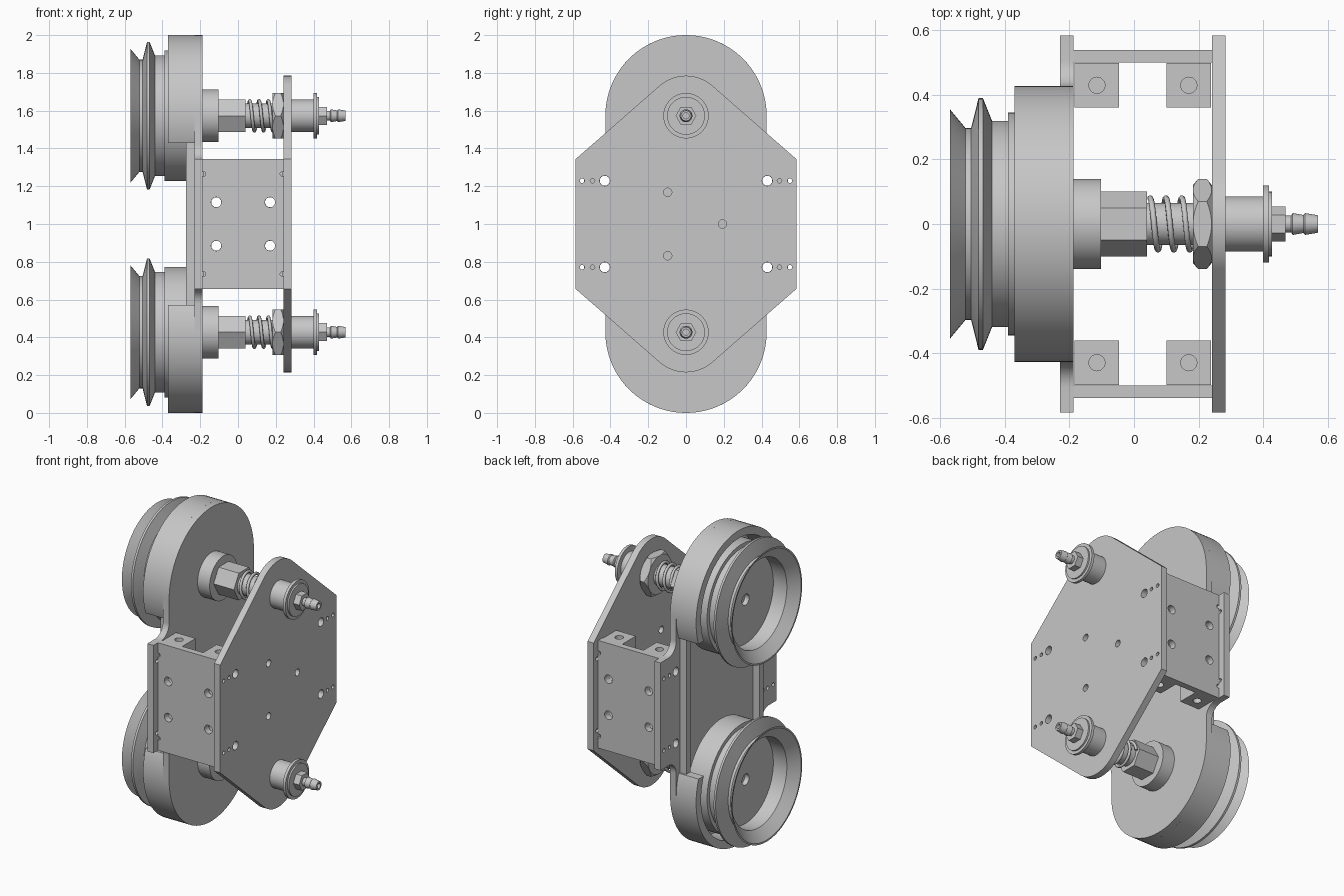
import bpy, bmesh, math
from mathutils import Matrix, Vector

cube = bpy.data.objects.get("Cube")
if cube:
    bpy.data.objects.remove(cube, do_unlink=True)

grey = bpy.data.materials.new("machined grey")
grey.use_nodes = True
GREY = (0.57, 0.57, 0.57, 1)
grey.diffuse_color = GREY
grey.node_tree.nodes["Principled BSDF"].inputs["Base Color"].default_value = GREY

MID = 1.0      # height of the mirror plane
AXLE = 0.573   # axle distance from the mirror plane
CUP_R = 0.427  # outer radius of the pulley cups
SIGNS = (-1, 1)


def make(name, bm):
    bmesh.ops.recalc_face_normals(bm, faces=bm.faces)
    mesh = bpy.data.meshes.new(name)
    bm.to_mesh(mesh)
    bm.free()
    mesh.materials.append(grey)
    ob = bpy.data.objects.new(name, mesh)
    bpy.context.collection.objects.link(ob)
    return ob


def smooth(ob):
    bpy.ops.object.select_all(action="DESELECT")
    ob.select_set(True)
    bpy.context.view_layer.objects.active = ob
    bpy.ops.object.shade_smooth_by_angle(angle=math.radians(25))


def add_box(bm, lo, hi):
    lo, hi = Vector(lo), Vector(hi)
    m = Matrix.Translation((lo + hi) / 2) @ Matrix.Diagonal((*(hi - lo), 1))
    bmesh.ops.create_cube(bm, size=1, matrix=m)


def add_drill(bm, axis, centre, radius, length):
    turn = {"x": Matrix.Rotation(math.pi / 2, 4, "Y"),
            "y": Matrix.Rotation(math.pi / 2, 4, "X"), "z": Matrix()}[axis]
    bmesh.ops.create_cone(bm, cap_ends=True, segments=24, radius1=radius, radius2=radius,
                          depth=length, matrix=Matrix.Translation(centre) @ turn)


def carve(ob, cutter, operation="DIFFERENCE"):
    """Apply a boolean with the cutter, bake it and drop the cutter."""
    cutter.hide_render = True
    mod = ob.modifiers.new("carve", "BOOLEAN")
    mod.operation, mod.solver, mod.object = operation, "EXACT", cutter
    mod.use_self = True
    deps = bpy.context.evaluated_depsgraph_get()
    baked = bpy.data.meshes.new_from_object(ob.evaluated_get(deps))
    ob.modifiers.clear()
    ob.data = baked
    bpy.data.objects.remove(cutter, do_unlink=True)
    smooth(ob)


def lathe(name, profile, z, segments=64, closed=False):
    """Revolve (x, radius) points about an x-directed axle at height z."""
    bm = bmesh.new()
    rings = []
    for x, r in profile:
        ring = []
        for i in range(segments):
            a = math.tau * i / segments
            ring.append(bm.verts.new((x, r * math.cos(a), z + r * math.sin(a))))
        rings.append(ring)
    pairs = list(zip(rings, rings[1:]))
    if closed:
        pairs.append((rings[-1], rings[0]))
    else:
        bm.faces.new(rings[0])
        bm.faces.new(rings[-1])
    for a, b in pairs:
        for i in range(segments):
            j = (i + 1) % segments
            bm.faces.new((a[i], a[j], b[j], b[i]))
    ob = make(name, bm)
    smooth(ob)
    return ob


def plate(name, quadrant, x0, x1):
    """Extrude a y/z outline mirrored from one quadrant."""
    half = quadrant + [(-y, z) for y, z in reversed(quadrant)]
    outline = half + [(-y, -z) for y, z in half]
    bm = bmesh.new()
    face = bm.faces.new([bm.verts.new((x0, y, MID + z)) for y, z in outline])
    out = bmesh.ops.extrude_face_region(bm, geom=[face])
    moved = [v for v in out["geom"] if isinstance(v, bmesh.types.BMVert)]
    bmesh.ops.translate(bm, verts=moved, vec=(x1 - x0, 0, 0))
    return make(name, bm)


def arc(cy, cz, r, start, end, n):
    return [(cy + r * math.cos(math.radians(start + (end - start) * i / n)),
             cz + r * math.sin(math.radians(start + (end - start) * i / n)))
            for i in range(n + 1)]


def mounting_holes(bm, x):
    for y, r in ((0.43, 0.027), (0.495, 0.012), (0.55, 0.012)):
        for sy in SIGNS:
            for sz in SIGNS:
                add_drill(bm, "x", (x, sy * y, MID + sz * 0.229), r, 0.2)


# Outer face plate with rounded tips
front = plate("right_plate", [(0.585, 0.343)] + arc(0, AXLE, 0.212, 48.6, 88, 12), 0.242, 0.284)
bm = bmesh.new()
mounting_holes(bm, 0.26)
for y, z in ((-0.097, 0.168), (0.193, 0), (-0.097, -0.168)):
    add_drill(bm, "x", (0.26, y, MID + z), 0.022, 0.2)
carve(front, make("drills", bm))

# Back plate, filleted into the cup outlines
quadrant = ([(0.585, 0.343)] + arc(0.507, 0.423, 0.08, 270, 180, 10)
            + arc(0, AXLE, CUP_R, 0, 88, 24))
back = plate("left_plate", quadrant, -0.23, -0.187)
bm = bmesh.new()
mounting_holes(bm, -0.21)
carve(back, make("drills", bm))

# Side plates and the drilled corner blocks behind them
for sy, side in zip(SIGNS, ("front", "back")):
    bm = bmesh.new()
    add_box(bm, (-0.187, sy * 0.52 - 0.02, 0.657), (0.242, sy * 0.52 + 0.02, 1.343))
    panel = make(side + "_side_plate", bm)
    bm = bmesh.new()
    for x in (-0.115, 0.169):
        for sz in SIGNS:
            add_drill(bm, "y", (x, sy * 0.52, MID + sz * 0.115), 0.027, 0.2)
    for x in (-0.183, 0.235):
        for sz in SIGNS:
            add_drill(bm, "y", (x, sy * 0.52, MID + sz * 0.265), 0.012, 0.2)
    carve(panel, make("drills", bm))
    for x, end in ((-0.115, "left"), (0.17, "right")):
        bm = bmesh.new()
        add_box(bm, (x - 0.069, sy * 0.43 - 0.069, 0.66), (x + 0.069, sy * 0.43 + 0.069, 1.34))
        block = make(f"{side}_{end}_corner_block", bm)
        bm = bmesh.new()
        for sz in SIGNS:
            add_drill(bm, "z", (x, sy * 0.43, MID + sz * 0.34), 0.025, 0.15)
            add_drill(bm, "x", (x, sy * 0.43, MID + sz * 0.229), 0.0265, 0.3)
            add_drill(bm, "y", (x, sy * 0.43, MID + sz * 0.115), 0.0265, 0.3)
        carve(block, make("drills", bm))
    # Low rim joining the two cups
    bm = bmesh.new()
    add_box(bm, (-0.275, sy * 0.368 - 0.022, 0.56), (-0.225, sy * 0.368 + 0.022, 1.44))
    make(side + "_waist_rim", bm)

# Grooved pulley with a deep dish on its outer face
PULLEY = [(-0.39, 0.001), (-0.39, 0.035), (-0.42, 0.035), (-0.42, 0.28), (-0.515, 0.28),
          (-0.57, 0.345), (-0.57, 0.355), (-0.522, 0.297), (-0.505, 0.297), (-0.482, 0.39),
          (-0.468, 0.39), (-0.44, 0.32), (-0.39, 0.32), (-0.39, 0.345), (-0.25, 0.345)]
BARB = [(0.46, 0.026), (0.487, 0.026), (0.492, 0.034), (0.525, 0.028), (0.53, 0.034),
        (0.57, 0.027), (0.57, 0.016), (0.5, 0.016)]
NUT_CHAMFER = [(0.18, 0.118), (0.2, 0.141), (0.225, 0.141), (0.243, 0.118)]

# The two axle assemblies
for sz, end in zip(SIGNS, ("lower", "upper")):
    z = MID + sz * AXLE
    cup = lathe(end + "_cup", [(-0.37, 0.377), (-0.37, CUP_R), (-0.23, CUP_R), (-0.23, 0.377)],
                z, 96, closed=True)
    bm = bmesh.new()
    add_box(bm, (-0.5, -0.6, MID - 0.43), (-0.1, 0.6, MID + 0.43))
    carve(cup, make("notch", bm))
    lathe(end + "_pulley", PULLEY, z, 80)
    lathe(end + "_collar", [(-0.187, 0.14), (-0.102, 0.14)], z)
    lathe(end + "_hex_coupling", [(-0.102, 0.1), (0.041, 0.1)], z, 6)
    lathe(end + "_shaft", [(0.04, 0.065), (0.19, 0.065)], z, 40)
    nut = lathe(end + "_lock_nut", [(0.183, 0.14), (0.242, 0.14)], z, 6)
    carve(nut, lathe("chamfer", NUT_CHAMFER, z), "INTERSECT")
    lathe(end + "_sleeve", [(0.284, 0.086), (0.402, 0.086)], z)
    lathe(end + "_washer", [(0.4, 0.12), (0.418, 0.12), (0.418, 0.1), (0.428, 0.1)], z)
    lathe(end + "_hex_fitting", [(0.425, 0.055), (0.47, 0.055)], z, 6)
    lathe(end + "_hose_barb", BARB, z, 32)

    # Coil spring
    curve = bpy.data.curves.new(end + "_spring", "CURVE")
    curve.dimensions = "3D"
    curve.bevel_depth, curve.bevel_resolution = 0.009, 2
    count = 120
    line = curve.splines.new("POLY")
    line.points.add(count)
    for i, p in enumerate(line.points):
        t = i / count
        a = math.tau * 2.75 * t
        p.co = (0.05 + 0.135 * t, 0.08 * math.cos(a), z + 0.08 * math.sin(a), 1)
    curve.use_fill_caps = True
    curve.materials.append(grey)
    bpy.context.collection.objects.link(bpy.data.objects.new(end + "_spring", curve))
